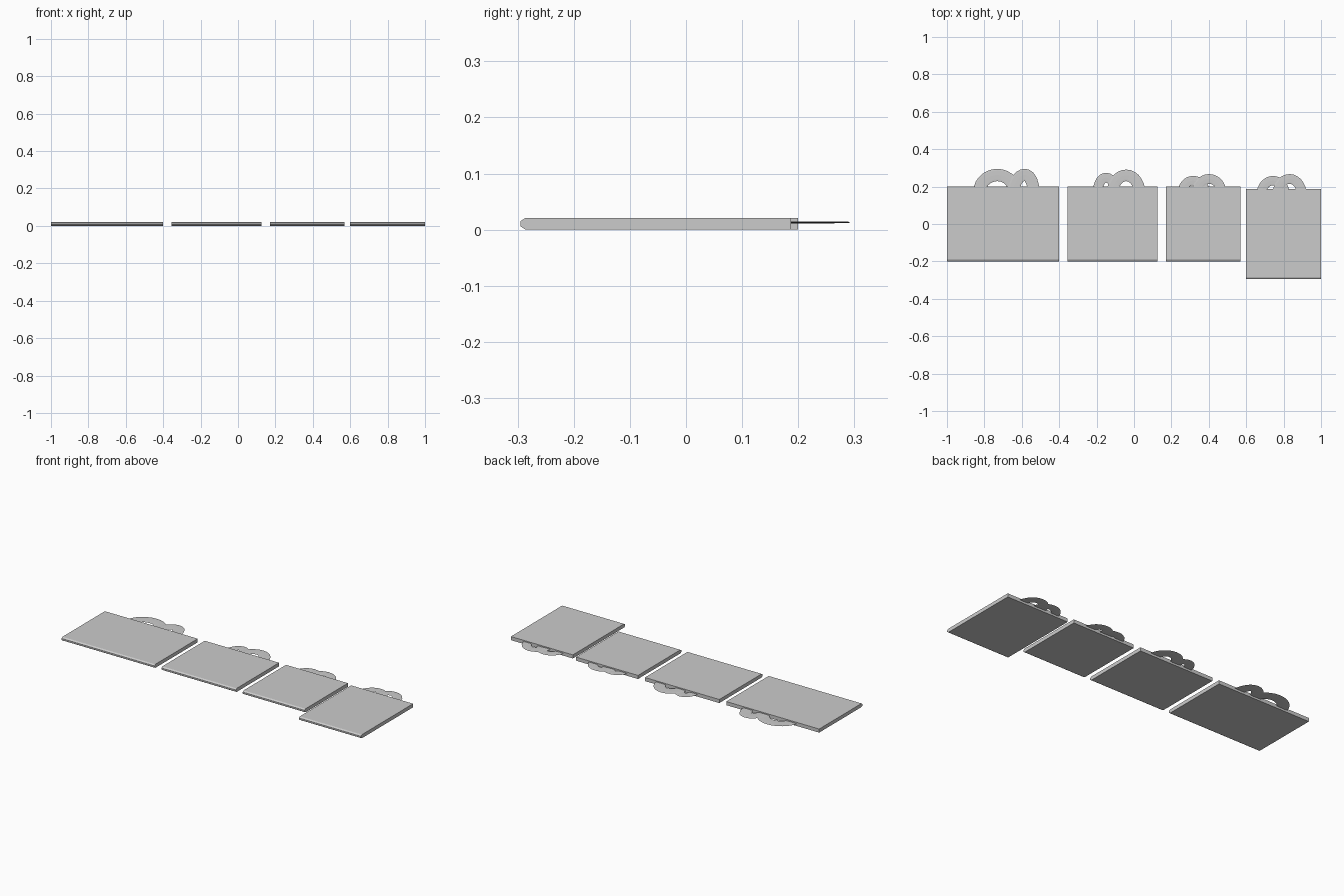
import bpy, bmesh, math
from mathutils import Vector

if "Cube" in bpy.data.objects:
    bpy.data.objects.remove(bpy.data.objects["Cube"])

H = 0.021          # slab thickness


def mesh_object(name, bm):
    bmesh.ops.recalc_face_normals(bm, faces=bm.faces[:])
    me = bpy.data.meshes.new(name)
    bm.to_mesh(me)
    bm.free()
    ob = bpy.data.objects.new(name, me)
    bpy.context.collection.objects.link(ob)
    return ob


# Flat slab: side profile with a chamfered front edge, extruded along x
def slab(name, x0, x1, y0, y1):
    c, d = 0.009, 0.006
    profile = [(y0 + c, 0), (y1, 0), (y1, H), (y0 + c, H), (y0, H - d), (y0, d)]
    bm = bmesh.new()
    face = bm.faces.new([bm.verts.new((x0, y, z)) for y, z in profile])
    ext = bmesh.ops.extrude_face_region(bm, geom=[face])
    moved = [v for v in ext["geom"] if isinstance(v, bmesh.types.BMVert)]
    bmesh.ops.translate(bm, verts=moved, vec=(x1 - x0, 0, 0))
    return mesh_object(name, bm)


# Ribbon loop: an arched tube squashed almost flat, rising from inside the slab
def ribbon_loop(name, left, peak, right, base, top, r, z, segs=14, sides=8):
    path = []
    for i in range(segs + 1):
        t = math.pi * i / segs
        half = (peak - left if t < math.pi / 2 else right - peak) - r
        path.append(Vector((peak - half * math.cos(t),
                            base + (top - r - base) * math.sin(t), 0)))
    bm = bmesh.new()
    rings = []
    for i, p in enumerate(path):
        tan = (path[min(i + 1, segs)] - path[max(i - 1, 0)]).normalized()
        nor = Vector((-tan.y, tan.x, 0))
        ring = []
        for k in range(sides):
            a = 2 * math.pi * k / sides
            q = p + nor * r * math.cos(a)
            ring.append(bm.verts.new((q.x, q.y, z + 0.0012 * math.sin(a))))
        rings.append(ring)
    for a, b in zip(rings, rings[1:]):
        for k in range(sides):
            n = (k + 1) % sides
            bm.faces.new((a[k], a[n], b[n], b[k]))
    bm.faces.new(rings[0])
    bm.faces.new(rings[-1])
    return mesh_object(name, bm)


# Each card: slab extents, then two loops as (left, peak, right, top, radius)
cards = [
    ((-1.0, -0.4, -0.2, 0.2),
     [(-0.86, -0.73, -0.605, 0.295, 0.033), (-0.675, -0.583, -0.505, 0.295, 0.032)]),
    ((-0.355, 0.125, -0.2, 0.2),
     [(-0.22, -0.15, -0.075, 0.274, 0.026), (-0.145, -0.042, 0.06, 0.291, 0.031)]),
    ((0.17, 0.57, -0.2, 0.2),
     [(0.235, 0.315, 0.405, 0.257, 0.025), (0.31, 0.402, 0.493, 0.267, 0.026)]),
    ((0.6, 1.0, -0.295, 0.187),
     [(0.655, 0.743, 0.833, 0.257, 0.025), (0.74, 0.832, 0.923, 0.267, 0.026)]),
]
for n, (ext, loops) in enumerate(cards, 1):
    slab(f"slab_{n}", *ext)
    for side, z, (l, p, r, top, rad) in zip(("left", "right"), (0.0125, 0.0135), loops):
        ribbon_loop(f"ribbon_loop_{n}_{side}", l, p, r, ext[3] - 0.03, top, rad, z)
